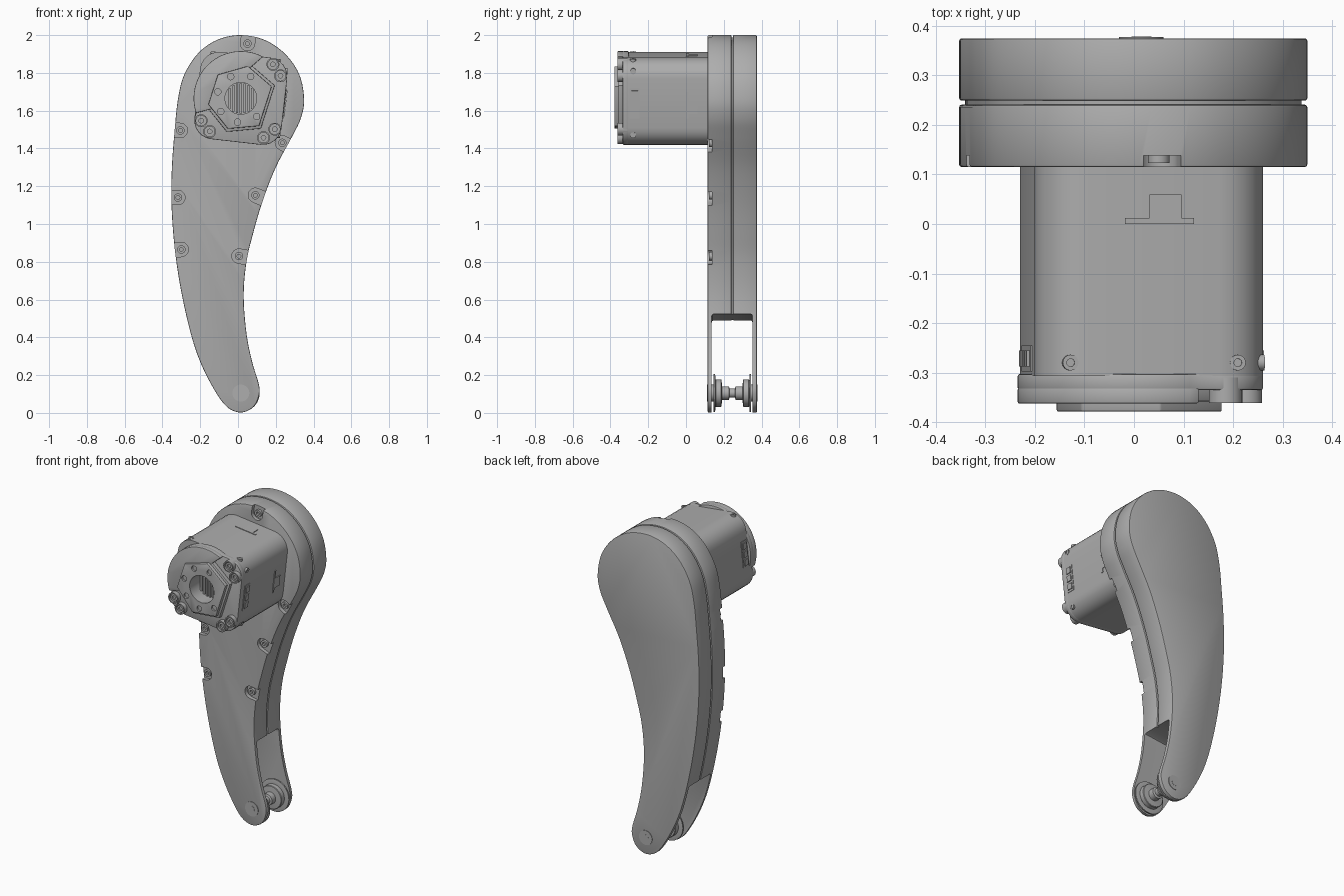
import bpy, bmesh, math
from mathutils import Matrix, Vector

if "Cube" in bpy.data.objects:
    bpy.data.objects.remove(bpy.data.objects["Cube"])

grey = bpy.data.materials.new("satin_grey")
grey.diffuse_color = (0.42, 0.42, 0.42, 1)
grey.use_nodes = True
grey.node_tree.nodes["Principled BSDF"].inputs["Base Color"].default_value = grey.diffuse_color
MX, MZ, TILT = 0.015, 1.665, math.radians(6.5)      # motor axis and roll
PIVOT = (0.015, 0.105)
cutters = []


def finish(name, bm, mat=None):
    bmesh.ops.recalc_face_normals(bm, faces=bm.faces)
    me = bpy.data.meshes.new(name)
    bm.to_mesh(me)
    bm.free()
    me.materials.append(grey)
    ob = bpy.data.objects.new(name, me)
    bpy.context.collection.objects.link(ob)
    if mat:
        me.transform(mat)
    return ob


def prism(name, outlines, y0, y1, bevel=0):
    """Extrude one or more (x, z) outlines along y."""
    bm = bmesh.new()
    for pts in outlines:
        f = bm.faces.new([bm.verts.new((x, y0, z)) for x, z in pts])
        r = bmesh.ops.extrude_face_region(bm, geom=[f])
        verts = [v for v in r["geom"] if isinstance(v, bmesh.types.BMVert)]
        bmesh.ops.translate(bm, verts=verts, vec=(0, y1 - y0, 0))
    ob = finish(name, bm)
    if bevel:
        m = ob.modifiers.new("bevel", 'BEVEL')
        m.width, m.segments, m.limit_method = bevel, 2, 'ANGLE'
        m.angle_limit = math.radians(50)
    return ob


def lathe(name, profile, cx, cz, seg=32, mat=None):
    """Spin an (r, y) profile round a y-parallel axis."""
    bm = bmesh.new()
    rings = []
    for r, y in profile:
        if r == 0:
            rings.append([bm.verts.new((0, y, 0))] * seg)
        else:
            rings.append([bm.verts.new((r * math.cos(2 * math.pi * i / seg), y,
                                        r * math.sin(2 * math.pi * i / seg))) for i in range(seg)])
    for a, b in zip(rings, rings[1:]):
        for i in range(seg):
            j = (i + 1) % seg
            vs = list(dict.fromkeys([a[i], a[j], b[j], b[i]]))
            bm.faces.new(vs)
    return finish(name, bm, mat or Matrix.Translation((cx, 0, cz)))


def cut(ob, *tools):
    for t in tools:
        m = ob.modifiers.new("cut", 'BOOLEAN')
        m.operation, m.solver, m.object = 'DIFFERENCE', 'EXACT', t


def cutter(ob):
    ob.hide_render = True
    cutters.append(ob)
    return ob


def circle(cx, cz, r, n=24, a0=0, a1=360, closed=True):
    k = n if closed else n - 1
    return [(cx + r * math.cos(math.radians(a0 + (a1 - a0) * i / k)),
             cz + r * math.sin(math.radians(a0 + (a1 - a0) * i / k))) for i in range(n)]


def spline(p, n=5):
    out = []
    for i in range(len(p)):
        a, b, c, d = (Vector(p[(i + k) % len(p)]) for k in (-1, 0, 1, 2))
        for s in range(n):
            t = s / n
            out.append(tuple(0.5 * (2 * b + (c - a) * t + (2 * a - 5 * b + 4 * c - d) * t * t
                                    + (3 * b - a - 3 * c + d) * t ** 3)))
    return out


def inset(p, d):
    out = []
    for i in range(len(p)):
        t = (Vector(p[(i + 1) % len(p)]) - Vector(p[i - 1])).normalized()
        out.append((p[i][0] + t.y * d, p[i][1] - t.x * d))
    return out


# Housing outline, clockwise from the top
outline = spline([(0.01, 2.0), (0.14, 1.975), (0.25, 1.9), (0.325, 1.79), (0.35, 1.66), (0.333, 1.56),
                  (0.285, 1.46), (0.2, 1.3), (0.13, 1.12), (0.08, 0.95), (0.045, 0.8), (0.03, 0.62),
                  (0.045, 0.42), (0.075, 0.27), (0.108, 0.16), (0.113, 0.1), (0.083, 0.033), (0.015, 0.002),
                  (-0.06, 0.033), (-0.13, 0.13), (-0.2, 0.27), (-0.25, 0.42), (-0.3, 0.64), (-0.335, 0.87),
                  (-0.352, 1.1), (-0.35, 1.3), (-0.335, 1.5), (-0.318, 1.66), (-0.285, 1.79),
                  (-0.21, 1.905), (-0.11, 1.975)])
front_shell = prism("front_shell", [outline], 0.115, 0.241, 0.005)
back_shell = prism("back_shell", [outline], 0.249, 0.375, 0.005)
seam_core = prism("seam_core", [inset(outline, 0.012)], 0.235, 0.255)

# Fork slot between the lower plates
slot = cutter(prism("slot_cutter", [[(-0.6, -0.2), (0.4, -0.2), (0.4, 0.53), (0.04, 0.525),
                                     (-0.27, 0.49), (-0.6, 0.48)]], 0.136, 0.352, 0.012))
for ob in (front_shell, back_shell, seam_core):
    cut(ob, slot)

# Screw pockets along the rim, each open toward the edge
pockets = []
for x, z, ang in [(0.05, 1.955, 80), (-0.305, 1.495, 175), (-0.318, 1.14, 180), (-0.3, 0.865, 186),
                  (0.005, 0.83, -10), (0.092, 1.152, -22), (0.235, 1.43, -30)]:
    a = math.radians(ang)
    ux, uz = 0.12 * math.cos(a), 0.12 * math.sin(a)
    arc = circle(x, z, 0.038, 13, ang + 90, ang + 270, False)
    pockets.append(arc + [(arc[-1][0] + ux, arc[-1][1] + uz), (arc[0][0] + ux, arc[0][1] + uz)])
    lathe("rim_screw", [(0, 0.135), (0.01, 0.135), (0.01, 0.123), (0.022, 0.123), (0.022, 0.145), (0, 0.145)], x, z, 20)
cut(front_shell, cutter(prism("pocket_cutter", pockets, 0.1, 0.138)))

# Pivot bosses, rollers and pin at the fork end, mirrored about the seam
for side in (1, -1):
    prof = [(0, 0.134), (0.02, 0.134), (0.02, 0.133), (0.045, 0.133), (0.045, 0.1), (0.1, 0.1), (0.1, 0.092),
            (0.092, 0.09), (0.07, 0.09), (0.073, 0.087), (0.073, 0.06), (0.07, 0.057), (0.036, 0.054),
            (0.036, 0.018), (0.024, 0.014), (0.024, 0), (0, 0)]
    lathe("pivot_roller", [(r, 0.245 + side * y) for r, y in prof], *PIVOT, 40)

# Motor body: rounded square, rolled slightly
def roll(x, z):
    c, s = math.cos(TILT), math.sin(TILT)
    return (MX + x * c + z * s, MZ - x * s + z * c)


def corner(k):
    sx, sz = [(1, 1), (-1, 1), (-1, -1), (1, -1)][k]
    return [roll(x, z) for x, z in circle(0.132 * sx, 0.132 * sz, 0.1, 7, 90 * k, 90 * k + 90, False)]


body = [p for k in range(4) for p in corner(k)]
motor_body = prism("motor_body", [body], -0.307, 0.12)

# End cap: round on the upper left, square at the other three corners
arc = circle(MX, MZ, 0.25, 28, 62, 198, False)
hexagon = circle(MX, MZ, 0.175, 6, 21)
end_cap = prism("end_cap", [corner(0) + arc + corner(2) + corner(3)], -0.335, -0.303, 0.004)
raised_cap = prism("raised_cap", [arc + circle(MX, MZ, 0.14, 3, 201, 81, False)], -0.363, -0.33, 0.004)
hex_flange = prism("hex_flange", [hexagon], -0.379, -0.33, 0.004)
rim_base = prism("flange_base", [circle(MX, MZ, 0.192, 6, 21)], -0.358, -0.33, 0.003)

# Central bore and bolt circle
bore = cutter(prism("bore_cutter", [circle(MX, MZ, 0.084, 40)], -0.5, -0.27))
bolts = cutter(prism("bolt_cutter", [circle(x, z, 0.017, 16) for x, z in circle(MX, MZ, 0.127, 6, 66)], -0.5, -0.367))
for ob in (motor_body, end_cap, raised_cap, hex_flange, rim_base):
    cut(ob, bore)
cut(hex_flange, bolts)
for i in range(-3, 4):
    w, h = 0.006, 0.95 * math.sqrt(0.084 ** 2 - (0.02 * i) ** 2)
    x = MX + 0.02 * i
    prism("bore_rib", [[(x - w, MZ - h), (x + w, MZ - h), (x + w, MZ + h), (x - w, MZ + h)]], -0.3, -0.265)

# Corner screw bosses on the end cap
for x, z in [(0.185, 1.845), (0.225, 1.785), (0.195, 1.502), (0.135, 1.457), (-0.195, 1.547), (-0.15, 1.49)]:
    lathe("cap_screw_boss", [(0, -0.345), (0.012, -0.345), (0.012, -0.355), (0.022, -0.355), (0.022, -0.348),
                             (0.027, -0.348), (0.027, -0.362), (0.034, -0.362), (0.034, -0.31), (0, -0.31)], x, z, 24)


# Fittings on the motor sides: u runs along the face, measured from its middle
def fitting(name, face, u0, u1, y0, y1, h, base=0.225):
    bm = bmesh.new()
    bmesh.ops.create_cube(bm, size=1)
    size = Matrix.Diagonal((h + 0.232 - base, y1 - y0, u1 - u0, 1))
    place = Matrix.Translation(((base + 0.232 + h) / 2, (y0 + y1) / 2, (u0 + u1) / 2))
    spin = Matrix.Translation((MX, 0, MZ)) @ Matrix.Rotation(TILT - face * math.pi / 2, 4, 'Y')
    return finish(name, bm, spin @ place @ size)


for face in (0, 2):
    fitting("connector_frame", face, -0.08, 0.08, -0.298, -0.245, 0.003)
    for k in (-1, 0, 1):
        fitting("connector_socket", face, k * 0.05 - 0.018, k * 0.05 + 0.018, -0.288, -0.255, 0.009)
for face in (0, 1):
    fitting("side_lug", face, -0.055, 0.01, 0.01, 0.06, 0.004)
    fitting("side_ledge", face, -0.08, 0.06, 0.0, 0.012, 0.004)
    # Small screws near the end cap
    for u in (-0.17, 0.17):
        spin = (Matrix.Translation((MX, 0, MZ)) @ Matrix.Rotation(TILT - face * math.pi / 2, 4, 'Y')
                @ Matrix.Translation((0.222, -0.28, u)) @ Matrix.Rotation(-math.pi / 2, 4, 'Z'))
        lathe("side_screw", [(0, 0.004), (0.008, 0.004), (0.008, 0.008), (0.016, 0.008), (0.016, -0.03), (0, -0.03)], 0, 0, 16, spin)

# Apply the cuts, remove the cutters, smooth all but sharp edges
bpy.ops.object.select_all(action='DESELECT')
parts = [o for o in bpy.context.scene.objects if o not in cutters]
for o in parts:
    o.select_set(True)
bpy.context.view_layer.objects.active = parts[0]
bpy.ops.object.convert(target='MESH')
for c in cutters:
    bpy.data.objects.remove(c)
bpy.ops.object.shade_smooth_by_angle(angle=math.radians(30))
